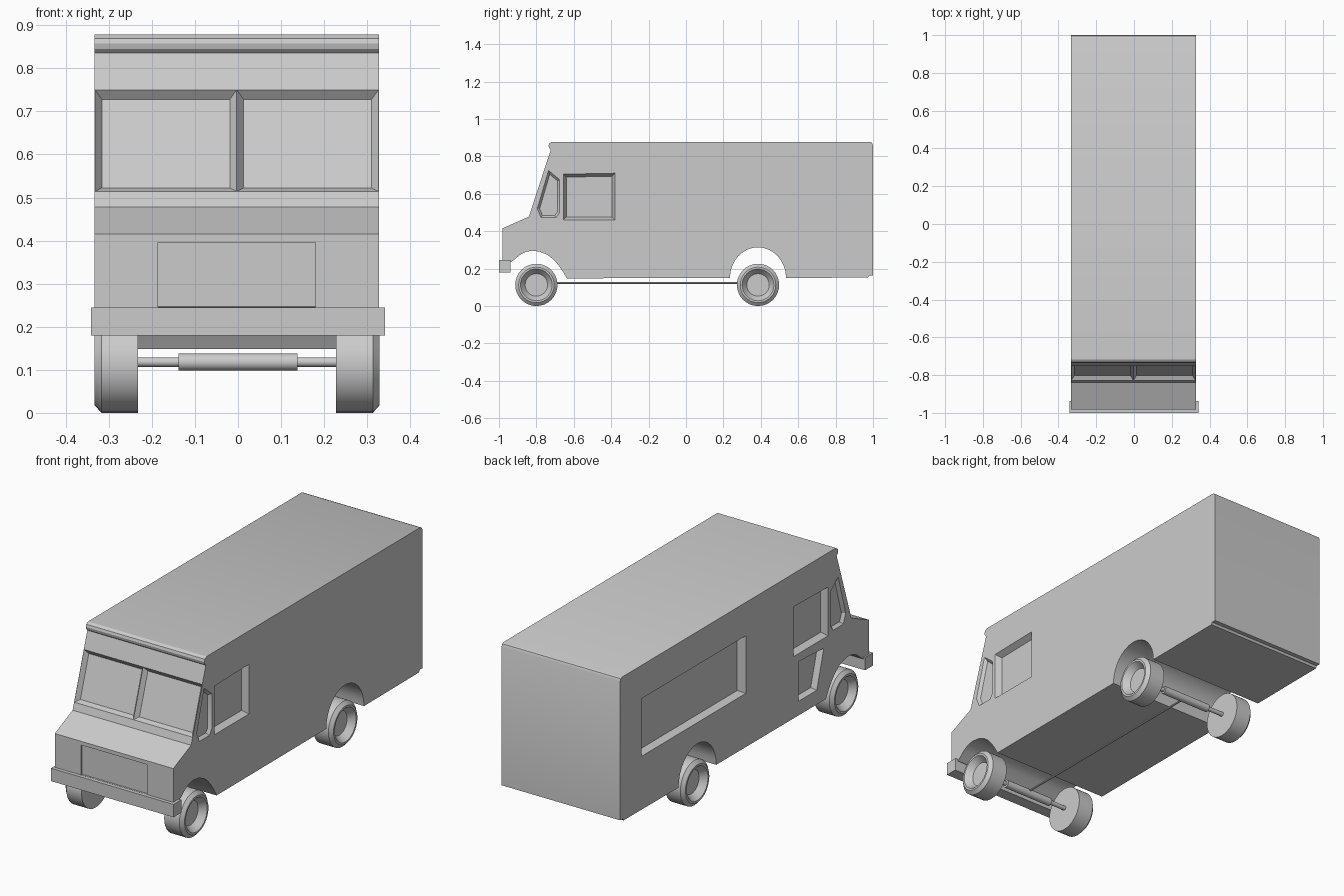
import bpy, bmesh, math
from mathutils import Vector as V

if "Cube" in bpy.data.objects:
    bpy.data.objects.remove(bpy.data.objects["Cube"])

XL, XR = -0.333, 0.327      # body sides
CX = (XL + XR) / 2


def make(name, rings, closed=False):
    """Skin matching rings of points into a solid with capped ends."""
    bm = bmesh.new()
    vs = [[bm.verts.new(p) for p in r] for r in rings]
    n = len(rings[0])
    for a, b in zip(vs, vs[1:]):
        for i in range(n):
            j = (i + 1) % n
            bm.faces.new((a[i], a[j], b[j], b[i]))
    bm.faces.new(vs[0])
    bm.faces.new(vs[-1])
    bmesh.ops.recalc_face_normals(bm, faces=bm.faces)
    me = bpy.data.meshes.new(name)
    bm.to_mesh(me)
    bm.free()
    ob = bpy.data.objects.new(name, me)
    bpy.context.collection.objects.link(ob)
    return ob


def smooth(ob, angle=30):
    bpy.ops.object.select_all(action='DESELECT')
    ob.select_set(True)
    bpy.context.view_layer.objects.active = ob
    bpy.ops.object.shade_smooth_by_angle(angle=math.radians(angle))


def offset(pts, n, s):
    """Inset a convex planar polygon by s."""
    c = sum(pts, V()) / len(pts)
    mids = []
    for i, p in enumerate(pts):
        m = n.cross(pts[(i + 1) % len(pts)] - p).normalized()
        mids.append(m if m.dot(c - p) > 0 else -m)
    return [p + (mids[i - 1] + mids[i]) * s / (1 + mids[i - 1].dot(mids[i]))
            for i, p in enumerate(pts)]


def recess(body, pts, n, depth, shrink):
    """Sink a bevelled panel into the body along inward normal n."""
    pts = [V(p) for p in pts]
    n = V(n).normalized()
    out = 0.008
    rings = [[p + n * d for p in offset(pts, n, shrink * d / depth)]
             for d in (-out, depth)]
    cut = make("cutter", rings)
    cut.hide_render = True
    mod = body.modifiers.new("recess", 'BOOLEAN')
    mod.operation, mod.solver, mod.object = 'DIFFERENCE', 'EXACT', cut
    bpy.context.view_layer.objects.active = body
    bpy.ops.object.modifier_apply(modifier=mod.name)
    bpy.data.objects.remove(cut)


def lathe(name, profile, cx, cy, cz, seg=32):
    """Revolve (x, radius) points around an axis along x."""
    rings = [[(cx + x, cy + r * math.cos(2 * math.pi * i / seg),
               cz + r * math.sin(2 * math.pi * i / seg)) for i in range(seg)]
             for x, r in profile]
    ob = make(name, rings)
    smooth(ob)
    return ob


def box(name, x0, x1, y0, y1, z0, z1):
    return make(name, [[(x, y0, z0), (x, y1, z0), (x, y1, z1), (x, y0, z1)]
                       for x in (x0, x1)])


# Body side profile with both wheel arches
front_arch = [(-0.637, 0.148), (-0.66, 0.187), (-0.685, 0.222), (-0.71, 0.25),
              (-0.74, 0.273), (-0.78, 0.29), (-0.824, 0.296), (-0.858, 0.289),
              (-0.888, 0.273), (-0.915, 0.25), (-0.936, 0.235)]
rear_arch = [(0.385 + 0.15 * math.cos(a), 0.15 + 0.164 * math.sin(a))
             for a in [math.pi * i / 16 for i in range(17)]]
visor = [(-0.723, 0.836), (-0.732, 0.845), (-0.735, 0.857), (-0.731, 0.869), (-0.717, 0.878)]
profile = ([(-0.982, 0.235), (-0.982, 0.415), (-0.84, 0.478)] + visor +
           [(0.982, 0.878), (0.994, 0.873), (1.0, 0.86), (1.0, 0.163),
            (0.978, 0.163), (0.972, 0.152)] + rear_arch + front_arch)
body = make("van_body", [[(x, y, z) for y, z in profile] for x in (XL, XR)])

# Split windscreen recesses
def screen_y(z):
    return -0.84 + (z - 0.478) * (0.117 / 0.358)

for a, b in ((XL + 0.001, CX), (CX, XR - 0.001)):
    lo, hi = 0.514, 0.75
    recess(body, [(a, screen_y(lo), lo), (b, screen_y(lo), lo),
                  (b, screen_y(hi), hi), (a, screen_y(hi), hi)],
           (0, 0.358, -0.117), 0.022, 0.016)

# Cab side windows and quarter windows on both sides
window = [(-0.655, 0.46), (-0.38, 0.46), (-0.38, 0.71), (-0.655, 0.705)]
quarter = [(-0.735, 0.725), (-0.675, 0.675), (-0.675, 0.50), (-0.695, 0.472),
           (-0.775, 0.472), (-0.795, 0.52)]
for x, n in ((XL, 1), (XR, -1)):
    recess(body, [(x, y, z) for y, z in window], (n, 0, 0), 0.03, 0.016)
    recess(body, [(x, y, z) for y, z in quarter], (n, 0, 0), 0.015, 0.012)

# Serving hatch and lower door pane on the left side
hatch = [(0.0, 0.42), (0.83, 0.42), (0.83, 0.71), (0.0, 0.71)]
pane = [(-0.42, 0.42), (-0.62, 0.41), (-0.565, 0.22), (-0.42, 0.22)]
recess(body, [(XL, y, z) for y, z in hatch], (1, 0, 0), 0.045, 0.004)
recess(body, [(XL, y, z) for y, z in pane], (1, 0, 0), 0.03, 0.008)

# Grille panel
recess(body, [(x, -0.982, z) for x, z in
              ((-0.186, 0.246), (0.18, 0.246), (0.18, 0.396), (-0.186, 0.396))],
       (0, 1, 0), 0.007, 0.0005)
smooth(body)

# Front bumper
box("front_bumper", -0.341, 0.341, -1.0, -0.938, 0.18, 0.245)

# Wheels and axles
tyre = [(0.23, 0.05), (0.23, 0.113), (0.315, 0.113), (0.331, 0.095),
        (0.331, 0.085), (0.298, 0.06), (0.298, 0.02)]
for label, y in (("front", -0.80), ("rear", 0.385)):
    for side, s in (("left", -1), ("right", 1)):
        lathe(f"{label}_{side}_wheel", [(s * x, r) for x, r in tyre], -0.002, y, 0.113)
    lathe(f"{label}_axle", [(-0.235, 0.011), (-0.138, 0.011), (-0.138, 0.02),
                            (0.138, 0.02), (0.138, 0.011), (0.235, 0.011)],
          0, y, 0.118, 20)

# Drive shaft
shaft = [[(0.005 * math.cos(math.pi * i / 5), y, 0.123 + 0.005 * math.sin(math.pi * i / 5))
          for i in range(10)] for y in (-0.79, 0.375)]
smooth(make("drive_shaft", shaft))
